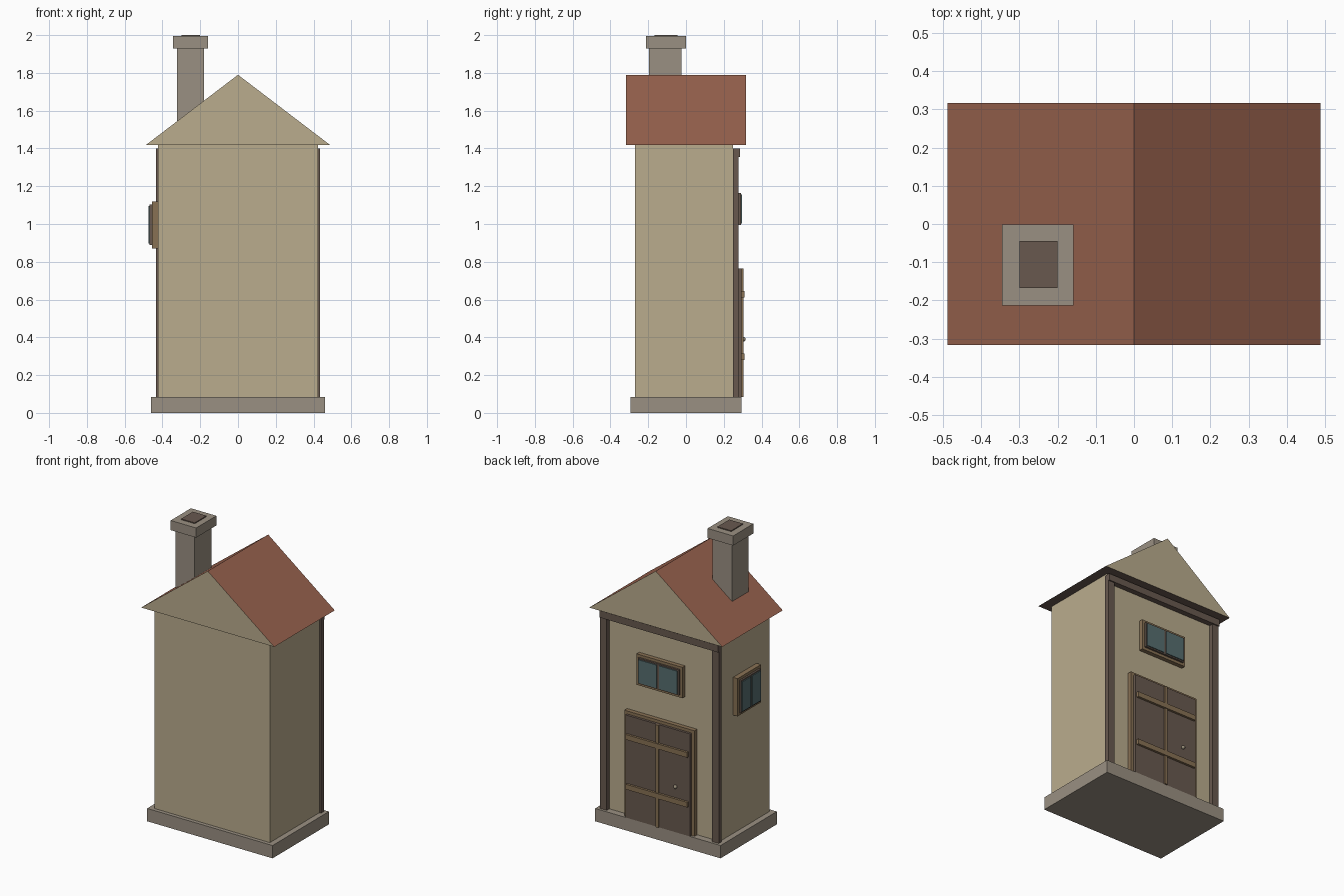
import bpy, bmesh

old = bpy.data.objects.get("Cube")
if old:
    bpy.data.objects.remove(old, do_unlink=True)


def material(name, rgb):
    # 8-bit display colour to linear
    lin = [((c / 255 + 0.055) / 1.055) ** 2.4 for c in rgb] + [1.0]
    m = bpy.data.materials.new(name)
    m.use_nodes = True
    m.diffuse_color = lin
    bsdf = next(n for n in m.node_tree.nodes if n.type == 'BSDF_PRINCIPLED')
    bsdf.inputs["Base Color"].default_value = lin
    bsdf.inputs["Roughness"].default_value = 0.9
    return m


plaster = material("plaster", (186, 172, 141))
stone = material("stone", (154, 144, 130))
tile = material("roof_tile", (152, 98, 78))
timber = material("dark_timber", (104, 89, 79))
trim = material("brown_trim", (136, 113, 84))
glass = material("window_glass", (86, 110, 112))
metal = material("handle_metal", (150, 140, 120))


def finish(name, bm, mats):
    bmesh.ops.recalc_face_normals(bm, faces=bm.faces)
    me = bpy.data.meshes.new(name)
    bm.to_mesh(me)
    bm.free()
    for m in mats:
        me.materials.append(m)
    ob = bpy.data.objects.new(name, me)
    bpy.context.collection.objects.link(ob)
    return ob


def box(name, mat, x, y, z):
    """Box from (min, max) ranges on each axis."""
    bm = bmesh.new()
    bmesh.ops.create_cube(bm, size=1)
    for v in bm.verts:
        v.co = [r[0] if c < 0 else r[1] for c, r in zip(v.co, (x, y, z))]
    return finish(name, bm, [mat])


def sym(h):
    return (-h, h)


# Base and walls
box("stone_base", stone, sym(0.46), sym(0.295), (0, 0.085))
box("walls", plaster, sym(0.423), (-0.27, 0.25), (0.08, 1.42))

# Roof: a triangular prism, coloured by face direction
bm = bmesh.new()
profile = [(-0.488, 1.418), (0.488, 1.418), (0, 1.79)]
gable = bm.faces.new([bm.verts.new((x, -0.317, z)) for x, z in profile])
ext = bmesh.ops.extrude_face_region(bm, geom=[gable], use_keep_orig=True)
for v in ext["geom"]:
    if isinstance(v, bmesh.types.BMVert):
        v.co.y = 0.317
bmesh.ops.recalc_face_normals(bm, faces=bm.faces)
for f in bm.faces:
    f.material_index = 1 if f.normal.z > 0.1 else 2 if f.normal.z < -0.1 else 0
finish("roof", bm, [plaster, tile, timber])

# Chimney
box("chimney_stack", stone, (-0.322, -0.18), (-0.197, -0.023), (1.45, 1.935))
box("chimney_cap", stone, (-0.345, -0.158), (-0.213, -0.001), (1.93, 1.994))
box("chimney_flue", timber, (-0.3, -0.2), (-0.168, -0.045), (1.96, 2.0))

# Timber posts and beam on the back wall
for side, s in (("left", 1), ("right", -1)):
    box(side + "_post", timber, sorted((0.387 * s, 0.435 * s)), (0.248, 0.278), (0.085, 1.4))
box("top_beam", timber, sym(0.435), (0.248, 0.286), (1.355, 1.4))

# Door with frame, battens and knob
box("door_frame", trim, sym(0.257), (0.245, 0.279), (0.085, 0.785))
box("door_panel", timber, sym(0.237), (0.27, 0.295), (0.085, 0.765))
box("door_centre_batten", trim, sym(0.01), (0.29, 0.305), (0.085, 0.765))
for part, z in (("lower", 0.28), ("upper", 0.61)):
    box(part + "_door_bar", trim, sym(0.226), (0.29, 0.31), (z, z + 0.034))
bm = bmesh.new()
bmesh.ops.create_uvsphere(bm, u_segments=12, v_segments=8, radius=0.012)
bmesh.ops.translate(bm, verts=bm.verts, vec=(-0.134, 0.304, 0.39))
knob = finish("door_knob", bm, [metal])
for p in knob.data.polygons:
    p.use_smooth = True


def window(name, half, z, place):
    """Trim, sash and two panes; place maps (along, out) ranges to x and y."""
    m = 0.018
    box(name + "_frame", trim, *place(sym(half), (-0.01, 0.03)), z)
    z = (z[0] + m, z[1] - m)
    box(name + "_sash", timber, *place(sym(half - m), (0.02, 0.042)), z)
    z = (z[0] + 0.008, z[1] - 0.008)
    for side, s in (("left", 1), ("right", -1)):
        pane = sorted((s * 0.008, s * (half - m - 0.008)))
        box(f"{name}_{side}_pane", glass, *place(pane, (0.035, 0.048)), z)


# Back window and side window
window("back_window", 0.168, (0.977, 1.182), lambda a, o: (a, [0.248 + v for v in o]))
window("side_window", 0.123, (0.87, 1.12),
       lambda a, o: ([-0.426 - v for v in reversed(o)], [v - 0.012 for v in a]))
